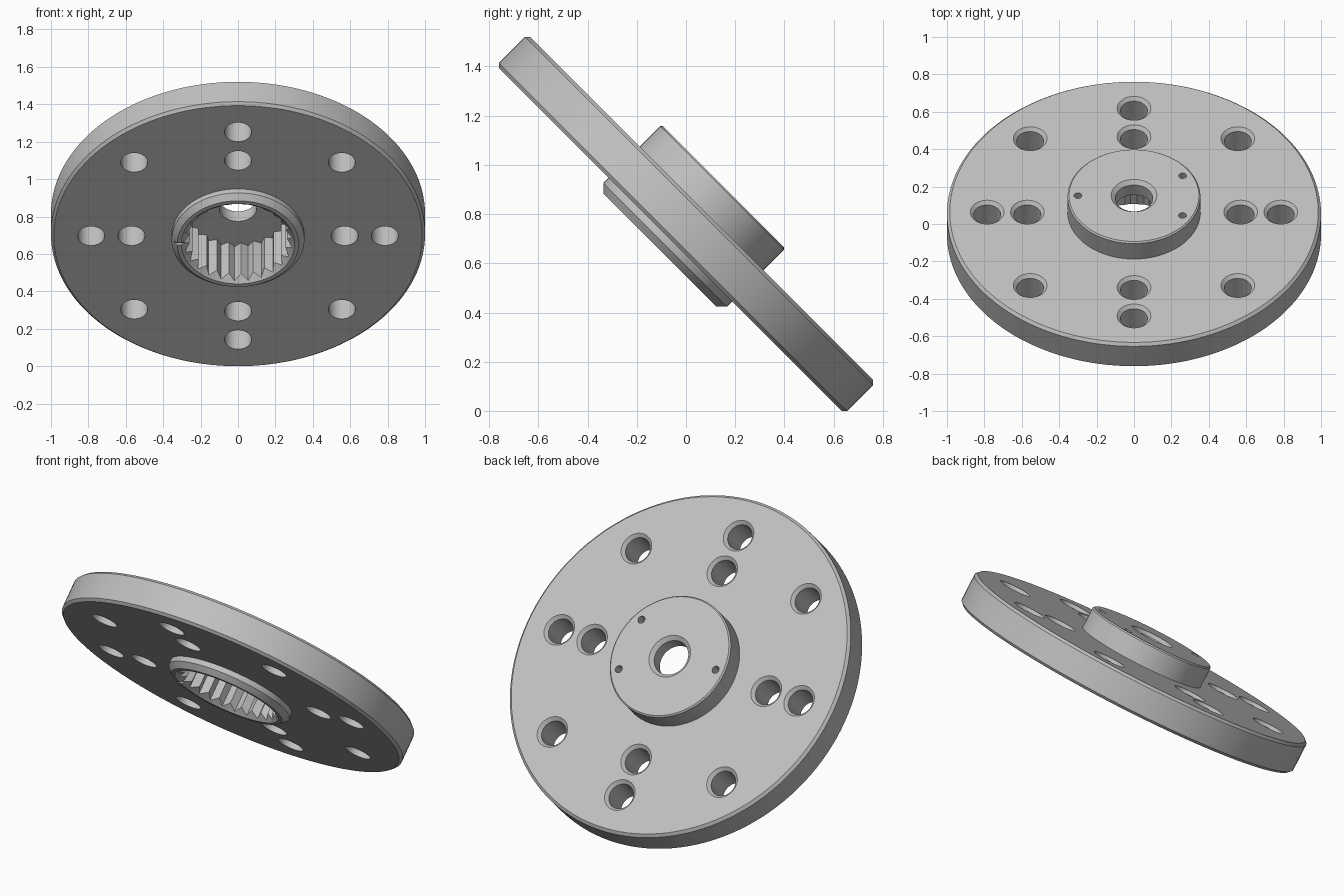
import bpy, bmesh
from math import cos, sin, pi, radians

if "Cube" in bpy.data.objects:
    bpy.data.objects.remove(bpy.data.objects["Cube"])

metal = bpy.data.materials.new("light_grey_metal")
metal.use_nodes = True
grey = (0.53, 0.53, 0.53, 1)
metal.diffuse_color = grey
metal.node_tree.nodes["Principled BSDF"].inputs["Base Color"].default_value = grey


def loft(bm, rings):
    """Closed solid through rings of points, capped at both ends."""
    loops = [[bm.verts.new(p) for p in ring] for ring in rings]
    n = len(loops[0])
    for a, b in zip(loops, loops[1:]):
        for i in range(n):
            j = (i + 1) % n
            bm.faces.new((a[i], a[j], b[j], b[i]))
    bm.faces.new(loops[0][::-1])
    bm.faces.new(loops[-1])


def lathe(bm, profile, cx=0, cy=0, segments=48):
    """Turned solid from (radius, height) points, listed from low to high."""
    angles = [2 * pi * i / segments for i in range(segments)]
    loft(bm, [[(cx + r * cos(a), cy + r * sin(a), z) for a in angles]
              for r, z in profile])


def make_object(name, bm):
    bmesh.ops.recalc_face_normals(bm, faces=bm.faces)
    mesh = bpy.data.meshes.new(name)
    bm.to_mesh(mesh)
    bm.free()
    mesh.materials.append(metal)
    ob = bpy.data.objects.new(name, mesh)
    bpy.context.collection.objects.link(ob)
    return ob


def cut(target, name, bm):
    cutter = make_object(name, bm)
    cutter.hide_render = True
    mod = target.modifiers.new(name, 'BOOLEAN')
    mod.operation = 'DIFFERENCE'
    mod.solver = 'EXACT'
    mod.object = cutter
    bpy.context.view_layer.objects.active = target
    bpy.ops.object.modifier_apply(modifier=name)
    bpy.data.objects.remove(cutter)


# Turned flange: front hub, chamfered disc, rear boss
HUB, DISC, BOSS = -0.15, 0.09, 0.215
bm = bmesh.new()
lathe(bm, [(0.325, HUB), (0.355, HUB + 0.03), (0.355, -DISC),
           (0.985, -DISC), (1, 0.015 - DISC), (1, DISC - 0.015), (0.985, DISC),
           (0.355, DISC), (0.355, BOSS - 0.008), (0.347, BOSS)], segments=128)
flange = make_object("flange", bm)

# Countersunk bolt holes: eight outer, four inner
bm = bmesh.new()
spots = [(0.785, k * pi / 4) for k in range(8)] + [(0.57, k * pi / 2) for k in range(4)]
for r, a in spots:
    lathe(bm, [(0.072, -0.2), (0.072, DISC - 0.018), (0.09, DISC), (0.09, 0.2)],
          r * cos(a), r * sin(a))
cut(flange, "bolt_holes", bm)

# Splined socket in the front hub
bm = bmesh.new()
TEETH, FLOOR = 25, 0.12
outline = []
for i in range(TEETH * 2):
    a = pi + pi * i / TEETH
    r = 0.262 if i % 2 else 0.292
    outline.append((r * cos(a), r * sin(a)))
loft(bm, [[(x, y, z) for x, y in outline] for z in (-0.3, FLOOR)])
cut(flange, "spline_socket", bm)

# Chamfered mouth of the socket
bm = bmesh.new()
lathe(bm, [(0.303, HUB - 0.05), (0.303, HUB), (0.26, HUB + 0.04)], segments=96)
cut(flange, "socket_mouth", bm)

# Index notch in the hub rim
bm = bmesh.new()
corners = [(-0.34, -0.008), (-0.27, -0.008), (-0.27, 0.008), (-0.34, 0.008)]
loft(bm, [[(x, y, z) for x, y in corners] for z in (HUB - 0.05, HUB + 0.015)])
cut(flange, "index_notch", bm)

# Countersunk centre screw hole through the rear boss
bm = bmesh.new()
lathe(bm, [(0.1, 0.05), (0.1, BOSS - 0.02), (0.122, BOSS), (0.122, 0.3)], segments=64)
cut(flange, "screw_hole", bm)

# Three small blind holes in the rear boss
bm = bmesh.new()
for deg in (30, 180, 330):
    a = radians(deg)
    lathe(bm, [(0.021, BOSS - 0.06), (0.021, 0.3)], 0.3 * cos(a), 0.3 * sin(a), 24)
cut(flange, "pin_holes", bm)

# Smooth shading with crisp edges, then tilt into place
bpy.ops.object.select_all(action='DESELECT')
flange.select_set(True)
bpy.context.view_layer.objects.active = flange
bpy.ops.object.shade_smooth_by_angle(angle=radians(25))
flange.rotation_euler = (radians(-45), 0, 0)
flange.location = (0, 0, 0.76)
